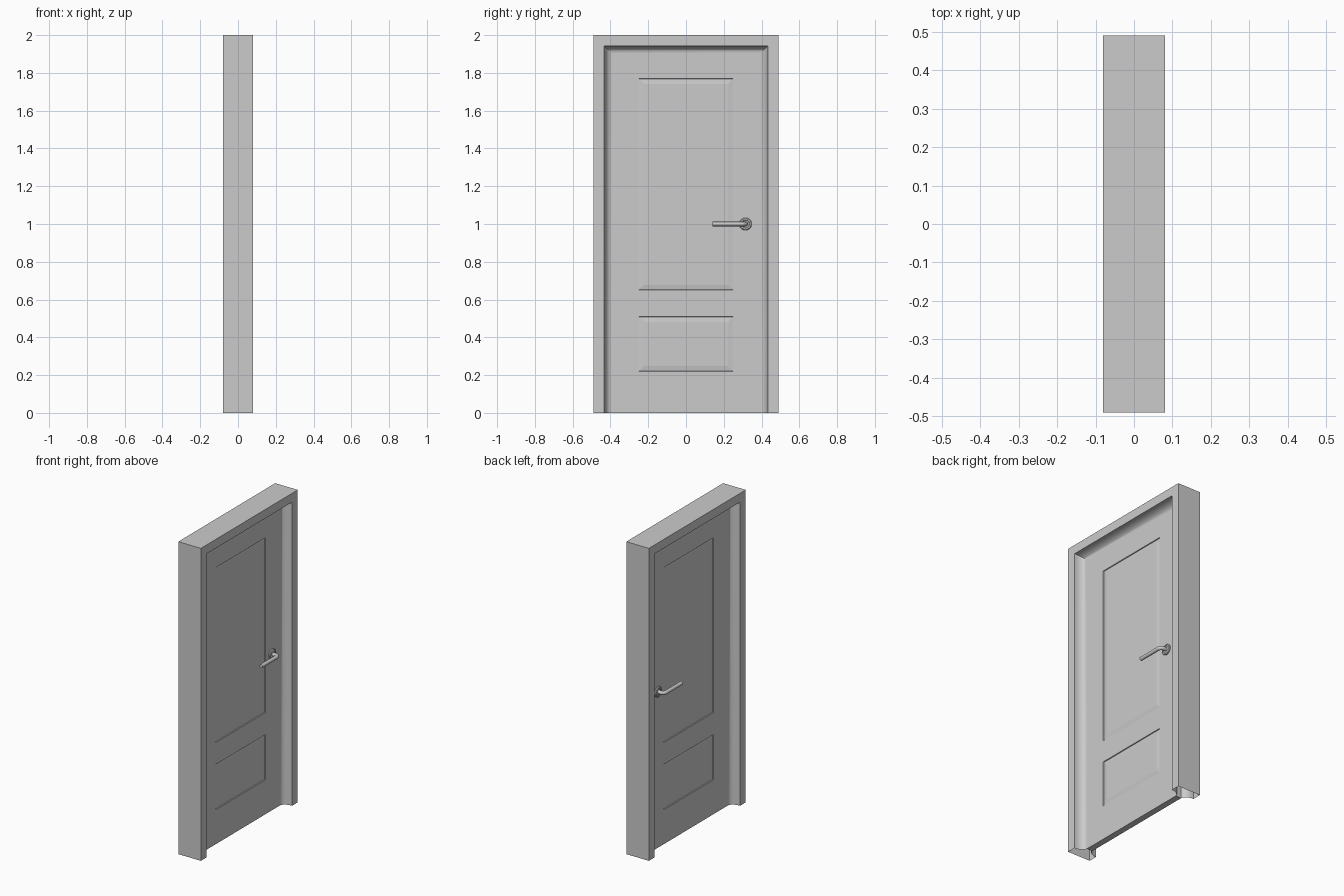
import bpy, bmesh
from math import sin, cos, pi, radians

if "Cube" in bpy.data.objects:
    bpy.data.objects.remove(bpy.data.objects["Cube"])

FACE = 0.02      # half thickness of the door leaf
HALF = 0.08      # half depth of the frame
W, H = 0.49, 2.0 # half width and height of the frame


def finish(name, bm, smooth=None):
    bmesh.ops.recalc_face_normals(bm, faces=bm.faces[:])
    mesh = bpy.data.meshes.new(name)
    bm.to_mesh(mesh)
    bm.free()
    obj = bpy.data.objects.new(name, mesh)
    bpy.context.collection.objects.link(obj)
    if smooth:
        bpy.ops.object.select_all(action='DESELECT')
        obj.select_set(True)
        bpy.context.view_layer.objects.active = obj
        bpy.ops.object.shade_smooth_by_angle(angle=radians(smooth))
    return obj


# Door frame: hollow profile with a concave cove each side, swept with mitred corners
N = 10
cove = [(HALF - (HALF - FACE) * sin(i / N * pi / 2),
         0.095 - 0.038 * cos(i / N * pi / 2)) for i in range(N + 1)]
profile = [(-HALF, 0), (HALF, 0)] + cove + [(-x, w) for x, w in reversed(cove)]
bm = bmesh.new()
rings = []
for side, top in ((-1, 0), (-1, 1), (1, 1), (1, 0)):
    rings.append([bm.verts.new((x, side * (W - w), (H - w) * top)) for x, w in profile])
for a, b in zip(rings, rings[1:]):
    for i in range(len(profile)):
        j = (i + 1) % len(profile)
        bm.faces.new((a[i], a[j], b[j], b[i]))
finish("door_frame", bm, 30)

# Door leaf: two panelled faces joined around the edge
ys = (-0.395, -0.25, 0.25, 0.395)
zs = (0, 0.22, 0.51, 0.65, 1.77, 1.905)
bm = bmesh.new()
panels = []
for s in (-1, 1):
    grid = [[bm.verts.new((s * FACE, y, z)) for z in zs] for y in ys]
    for i in range(len(ys) - 1):
        for j in range(len(zs) - 1):
            quad = [grid[i][j], grid[i + 1][j], grid[i + 1][j + 1], grid[i][j + 1]]
            face = bm.faces.new(quad if s > 0 else quad[::-1])
            if i == 1 and j in (1, 3):
                panels.append(face)
bm.normal_update()
bmesh.ops.bridge_loops(bm, edges=[e for e in bm.edges if e.is_boundary])
# Sunken step, then a slope back up to the raised field
bmesh.ops.inset_individual(bm, faces=panels, thickness=0.003, depth=-0.005)
bm.normal_update()
bmesh.ops.inset_individual(bm, faces=panels, thickness=0.037, depth=0.004)
finish("door_leaf", bm)

# Handles on both sides: stepped round rosette and a bent lever
HY, HZ = 0.315, 1.0
rosette = [(0.033, 0), (0.033, 0.006), (0.029, 0.010), (0.022, 0.010),
           (0.019, 0.007), (0.0, 0.007)]
SEG = 32
for s, label in ((1, "right"), (-1, "left")):
    bm = bmesh.new()
    loops = [[bm.verts.new((s * (FACE + d), HY + r * cos(2 * pi * k / SEG),
                            HZ + r * sin(2 * pi * k / SEG))) for k in range(SEG)]
             for r, d in rosette]
    for a, b in zip(loops, loops[1:]):
        for k in range(SEG):
            m = (k + 1) % SEG
            bm.faces.new((a[k], a[m], b[m], b[k]))
    bmesh.ops.remove_doubles(bm, verts=bm.verts[:], dist=1e-5)
    finish(label + "_rosette", bm, 30)

    # Lever path: stem out of the door, quarter bend, straight grip
    R, X = 0.022, 0.065
    path = [(FACE, HY)]
    path += [(X - R + R * sin(t / 8 * pi / 2), HY - R + R * cos(t / 8 * pi / 2)) for t in range(9)]
    path += [(X, 0.14)]
    curve = bpy.data.curves.new(label + "_lever", 'CURVE')
    curve.dimensions = '3D'
    curve.bevel_depth = 0.012
    curve.bevel_resolution = 4
    curve.use_fill_caps = True
    spline = curve.splines.new('POLY')
    spline.points.add(len(path) - 1)
    for p, (x, y) in zip(spline.points, path):
        p.co = (s * x, y, HZ, 1)
    obj = bpy.data.objects.new(label + "_lever", curve)
    bpy.context.collection.objects.link(obj)
    bpy.ops.object.select_all(action='DESELECT')
    obj.select_set(True)
    bpy.context.view_layer.objects.active = obj
    bpy.ops.object.convert(target='MESH')
    bpy.ops.object.shade_smooth_by_angle(angle=radians(35))
